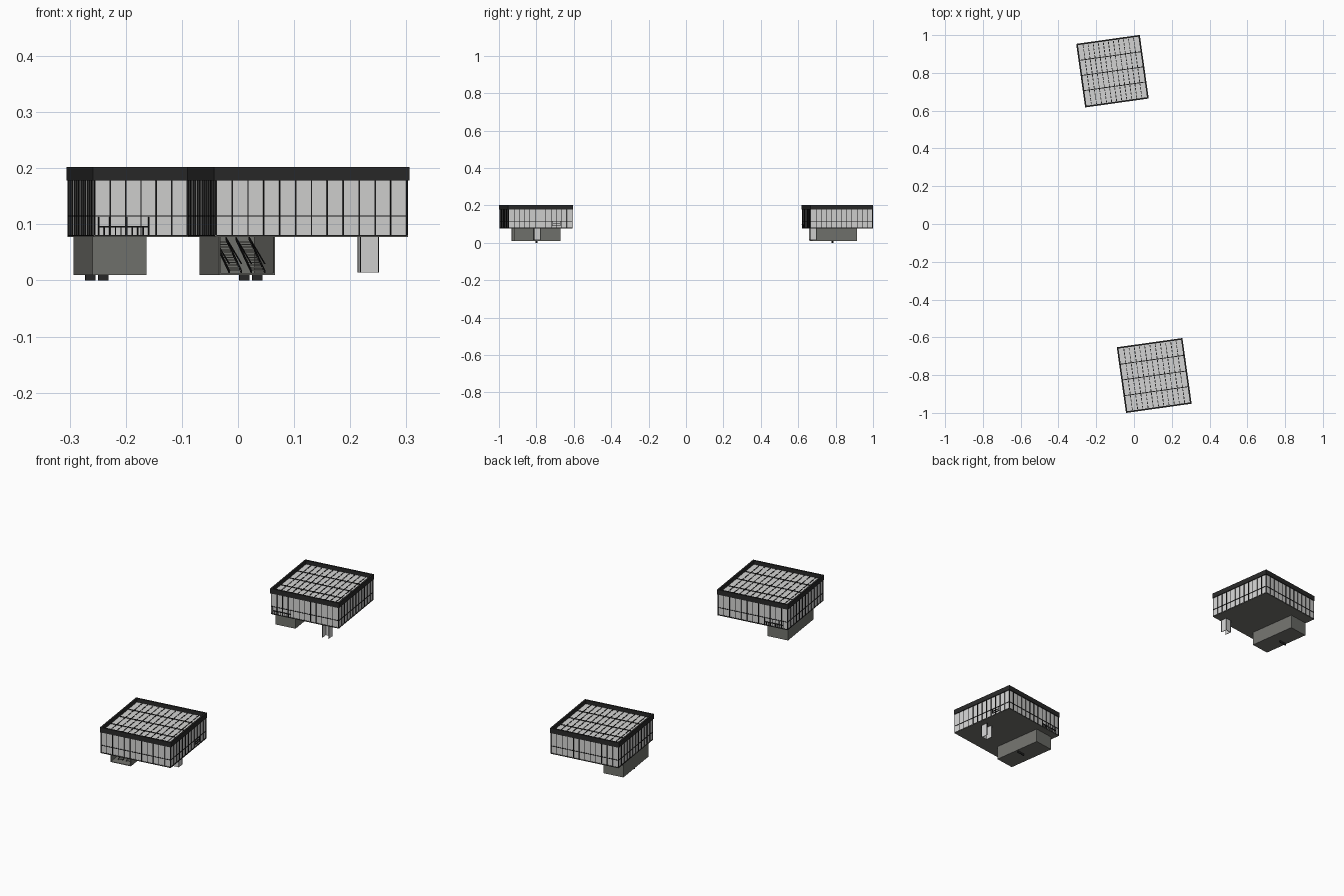
import bpy, bmesh, math
from mathutils import Matrix, Vector

if "Cube" in bpy.data.objects:
    bpy.data.objects.remove(bpy.data.objects["Cube"])


def material(name, r, g, b):
    m = bpy.data.materials.new(name)
    m.diffuse_color = (r, g, b, 1)
    m.use_nodes = True
    m.node_tree.nodes["Principled BSDF"].inputs["Base Color"].default_value = m.diffuse_color
    return m


GLASS = material("pale_glass", 0.65, 0.65, 0.645)
BLACK = material("black_frame", 0.010, 0.010, 0.010)
DARK = material("dark_trim", 0.022, 0.022, 0.022)
STONE = material("grey_concrete", 0.168, 0.170, 0.155)

TURN = math.radians(8)


def box(bm, x0, x1, y0, y1, z0, z1):
    mat = Matrix.Translation(((x0 + x1) / 2, (y0 + y1) / 2, (z0 + z1) / 2))
    mat = mat @ Matrix.Diagonal((abs(x1 - x0), abs(y1 - y0), abs(z1 - z0), 1))
    bmesh.ops.create_cube(bm, size=1, matrix=mat)


def prism(bm, profile, x0, x1):
    """Side profile in (y, z) pushed along x."""
    f = bm.faces.new([bm.verts.new((x0, y, z)) for y, z in profile])
    ext = bmesh.ops.extrude_face_region(bm, geom=[f])
    moved = [v for v in ext["geom"] if isinstance(v, bmesh.types.BMVert)]
    bmesh.ops.translate(bm, verts=moved, vec=Vector((x1 - x0, 0, 0)))
    bm.faces.new([bm.verts.new((x0, y, z)) for y, z in profile])


def finish(bm, name, mat, centre):
    bmesh.ops.remove_doubles(bm, verts=bm.verts[:], dist=1e-6)
    bmesh.ops.recalc_face_normals(bm, faces=bm.faces[:])
    me = bpy.data.meshes.new(name)
    bm.to_mesh(me)
    bm.free()
    me.materials.append(mat)
    ob = bpy.data.objects.new(name, me)
    ob.location = (centre[0], centre[1], 0)
    ob.rotation_euler = (0, 0, TURN)
    bpy.context.collection.objects.link(ob)


def pavilion(tag, centre, half, core, post, feet_u, s):
    """s = +1: stair climbs to the back; s = -1: mirrored front to back."""
    w = half - 0.004
    done = lambda bm, name, mat: finish(bm, tag + "_" + name, mat, centre)

    # glazed body, topped by the roof panels
    bm = bmesh.new()
    box(bm, -w, w, -w, w, 0.081, 0.184)
    done(bm, "glazing", GLASS)

    # floor slab
    bm = bmesh.new()
    box(bm, -half + .002, half - .002, -half + .002, half - .002, 0.077, 0.081)
    done(bm, "floor_slab", STONE)

    # raised roof rim
    bm = bmesh.new()
    t = 0.008
    for k in (-1, 1):
        box(bm, -half, half, k * half, k * (half - t), 0.178, 0.202)
        box(bm, k * half, k * (half - t), -half + t, half - t, 0.178, 0.202)
    done(bm, "roof_rim", DARK)

    # wall mullions and transoms on all four sides
    bm = bmesh.new()
    n = 12
    for k in (-1, 1):
        a, b = k * (w - 0.001), k * (w + 0.0025)
        for i in range(n + 1):
            c = -w + 2 * w * i / n
            box(bm, c - .0011, c + .0011, a, b, 0.081, 0.178)
            box(bm, a, b, c - .0011, c + .0011, 0.081, 0.178)
        for z in (0.080, 0.115):
            box(bm, -w, w, a, b, z - .001, z + .001)
            box(bm, a, b, -w, w, z - .001, z + .001)
    done(bm, "mullions", BLACK)

    # roof glazing bars: solid cross bars, dashed long bars
    bm = bmesh.new()
    r = half - t
    for i in range(1, 4):
        c = -r + 2 * r * i / 4
        box(bm, -r, r, c - .0022, c + .0022, 0.183, 0.186)
    for i in range(1, n):
        c = -r + 2 * r * i / n
        for j in range(16):
            d = -r + 2 * r * j / 16
            box(bm, c - .002, c + .002, d + .002, d + .0165, 0.183, 0.1855)
    done(bm, "roof_bars", BLACK)

    # stair enclosure, open to the front on the front pavilion only
    u, v, lu, lv = core
    x0, x1 = u - lu / 2, u + lu / 2
    yo, yc = v - s * lv / 2, v + s * lv / 2
    e = 0.003
    bm = bmesh.new()
    box(bm, x0, x1, yo, yc, 0.010, 0.013)
    box(bm, x0, x0 + e, yo, yc, 0.013, 0.078)
    box(bm, x1 - e, x1, yo, yc, 0.013, 0.078)
    box(bm, x0 + e, x1 - e, yc - s * e, yc, 0.013, 0.078)
    if s < 0:
        box(bm, x0 + e, x1 - e, yo, yo + s * e, 0.013, 0.078)
    done(bm, "stair_enclosure", STONE)

    # stringers and handrails running up toward the far end
    bm = bmesh.new()
    ya, yb = yo + s * 0.03, yc - s * 0.02
    for c in (u - .028, u - .006, u + .012, u + .036):
        for lift, th in ((0.0, 0.005), (0.016, 0.0015)):
            top = 0.077
            prism(bm, [(ya, .013 + lift), (yb, top - th),
                       (yb, top), (ya, .013 + lift + th)], c - .001, c + .001)
    done(bm, "stair_rails", BLACK)

    # treads
    bm = bmesh.new()
    for i in range(12):
        f = i / 12
        y = ya + (yb - ya) * f
        z = 0.017 + 0.055 * f
        for p, q in ((u - .027, u - .007), (u + .013, u + .035)):
            box(bm, p, q, y, y + s * 0.014, z, z + .002)
    done(bm, "stair_treads", STONE)

    # balustrade at the stair head, just outside the glass
    bm = bmesh.new()
    y = s * (w + 0.002)
    p, q = x0 + 0.006, x1 - 0.002
    box(bm, p, q, y - .002, y + .002, 0.094, 0.097)
    for i in range(10):
        c = p + (q - p) * i / 9
        z = 0.113 if i in (0, 2, 5, 9) else 0.097
        box(bm, c - .001, c + .001, y - .0015, y + .0015, 0.081, z)
    done(bm, "balustrade", BLACK)

    # lift shaft: three pale walls, one side open, dark edge strips
    u, v = post
    h, g = 0.016, 0.002
    bm = bmesh.new()
    for k in (-1, 1):
        box(bm, u + k * h, u + k * (h - g), v - h, v + h, 0.014, 0.078)
    box(bm, u - h + g, u + h - g, v - s * h, v - s * (h - g), 0.014, 0.078)
    done(bm, "lift_shaft", GLASS)
    bm = bmesh.new()
    for i in (-1, 1):
        for j in (-1, 1):
            a, b = u + i * h, v + j * h
            box(bm, a - .001, a + .001, b - .001, b + .001, 0.014, 0.078)
    done(bm, "lift_edges", BLACK)

    # two small thin feet under the enclosure
    bm = bmesh.new()
    for k in (-1, 1):
        c = feet_u + k * 0.0115
        box(bm, c - .009, c + .009, core[1] - .002, core[1] + .002, 0.0, 0.0105)
    done(bm, "feet", DARK)


pavilion("back_pavilion", (-0.114, 0.809), 0.1700,
         (-0.116, -0.006, 0.098, 0.242), (0.100, -0.147), -0.140, -1)
pavilion("front_pavilion", (0.107, -0.802), 0.1755,
         (-0.107, 0.015, 0.101, 0.248), (0.1245, -0.013), -0.083, 1)

# small framed vent on the right wall of the front pavilion
bm = bmesh.new()
for z in (0.092, 0.102, 0.114):
    box(bm, 0.171, 0.1745, 0.066, 0.107, z - .001, z + .001)
for y in (0.066, 0.086, 0.107):
    box(bm, 0.171, 0.1745, y - .001, y + .001, 0.092, 0.114)
finish(bm, "side_vent", BLACK, (0.107, -0.802))
